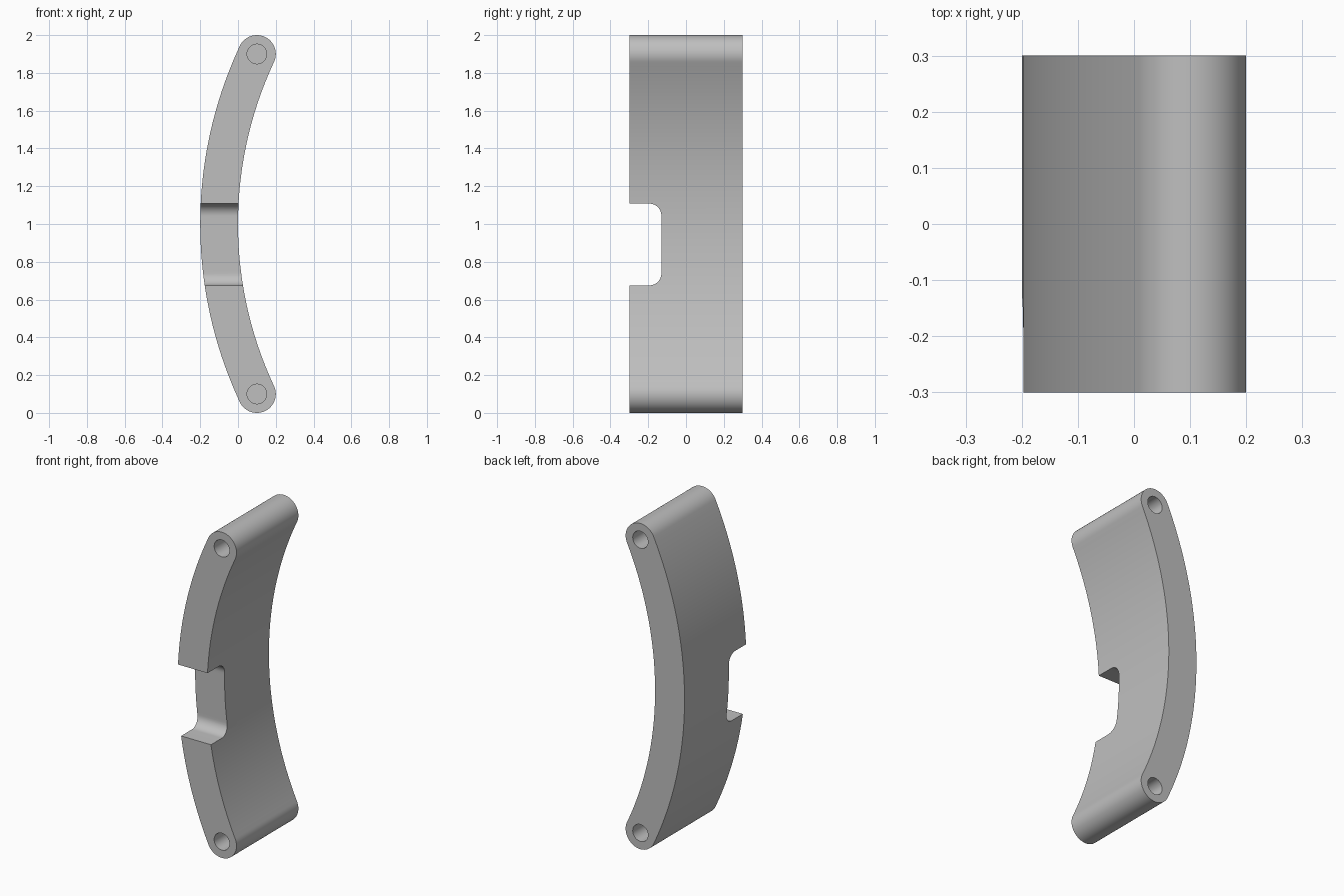
import bpy, bmesh, math
from mathutils import Vector

cube = bpy.data.objects.get("Cube")
if cube:
    bpy.data.objects.remove(cube, do_unlink=True)

RADIUS, HALF_WIDTH, HALF_DEPTH = 2.125, 0.1, 0.3
CENTRE = (2.025, 1.0)
HOLE_RADIUS, HOLE_DEPTH = 0.052, 0.2


def arc(centre, radius, start, end, steps):
    """Points along an arc, angles in radians."""
    angles = [start + (end - start) * i / steps for i in range(steps + 1)]
    return [(centre[0] + radius * math.cos(a), centre[1] + radius * math.sin(a)) for a in angles]


def prism(name, points, sweep):
    """Extrude a closed loop of 3D points along a vector."""
    bm = bmesh.new()
    face = bm.faces.new([bm.verts.new(p) for p in points])
    result = bmesh.ops.extrude_face_region(bm, geom=[face], use_keep_orig=True)
    moved = [v for v in result["geom"] if isinstance(v, bmesh.types.BMVert)]
    bmesh.ops.translate(bm, verts=moved, vec=Vector(sweep))
    bmesh.ops.recalc_face_normals(bm, faces=bm.faces)
    mesh = bpy.data.meshes.new(name)
    bm.to_mesh(mesh)
    bm.free()
    obj = bpy.data.objects.new(name, mesh)
    bpy.context.collection.objects.link(obj)
    return obj


grey = bpy.data.materials.new("light_grey")
grey.use_nodes = True
grey.diffuse_color = (0.52, 0.52, 0.52, 1)
grey.node_tree.nodes["Principled BSDF"].inputs["Base Color"].default_value = grey.diffuse_color

# Curved bar with rounded ends
half = math.atan2(0.9, 1.925)
low, high = math.pi + half, math.pi - half
outline = arc(CENTRE, RADIUS + HALF_WIDTH, low, high, 64)
outline += arc((0.1, 1.9), HALF_WIDTH, high, high - math.pi, 32)[1:]
outline += arc(CENTRE, RADIUS - HALF_WIDTH, high, low, 64)[1:]
outline += arc((0.1, 0.1), HALF_WIDTH, low - math.pi, low - 2 * math.pi, 32)[1:-1]
bar = prism("curved_bar", [(x, -HALF_DEPTH, z) for x, z in outline], (0, 2 * HALF_DEPTH, 0))
bar.data.materials.append(grey)

# Notch with rounded inner corners, cut across the front edge
bottom, top, back, fillet = 0.675, 1.108, -0.13, 0.065
notch = [(-0.5, bottom)]
notch += arc((back - fillet, bottom + fillet), fillet, -math.pi / 2, 0, 12)
notch += arc((back - fillet, top - fillet), fillet, 0, math.pi / 2, 12)
notch += [(-0.5, top)]
cutters = [prism("notch_cutter", [(-0.5, y, z) for y, z in notch], (1, 0, 0))]

# Blind pin holes in both ends, front and back
circle = arc((0, 0), HOLE_RADIUS, 0, 2 * math.pi, 40)[:-1]
for z in (0.1, 1.9):
    for side in (-1, 1):
        loop = [(0.1 + dx, side * (HALF_DEPTH + 0.1), z + dz) for dx, dz in circle]
        cutters.append(prism("hole_cutter", loop, (0, -side * (HOLE_DEPTH + 0.1), 0)))

for cutter in cutters:
    cutter.hide_render = True
    cut = bar.modifiers.new(cutter.name, "BOOLEAN")
    cut.operation = "DIFFERENCE"
    cut.solver = "EXACT"
    cut.object = cutter

# Apply the cuts and remove the helpers
bpy.context.view_layer.update()
evaluated = bar.evaluated_get(bpy.context.evaluated_depsgraph_get())
bar_mesh = bpy.data.meshes.new_from_object(evaluated)
bar.modifiers.clear()
bar.data = bar_mesh
for cutter in cutters:
    bpy.data.objects.remove(cutter, do_unlink=True)

# Smooth the curved walls and keep the edges sharp
bpy.ops.object.select_all(action="DESELECT")
bar.select_set(True)
bpy.context.view_layer.objects.active = bar
bpy.ops.object.shade_smooth_by_angle(angle=math.radians(30))
